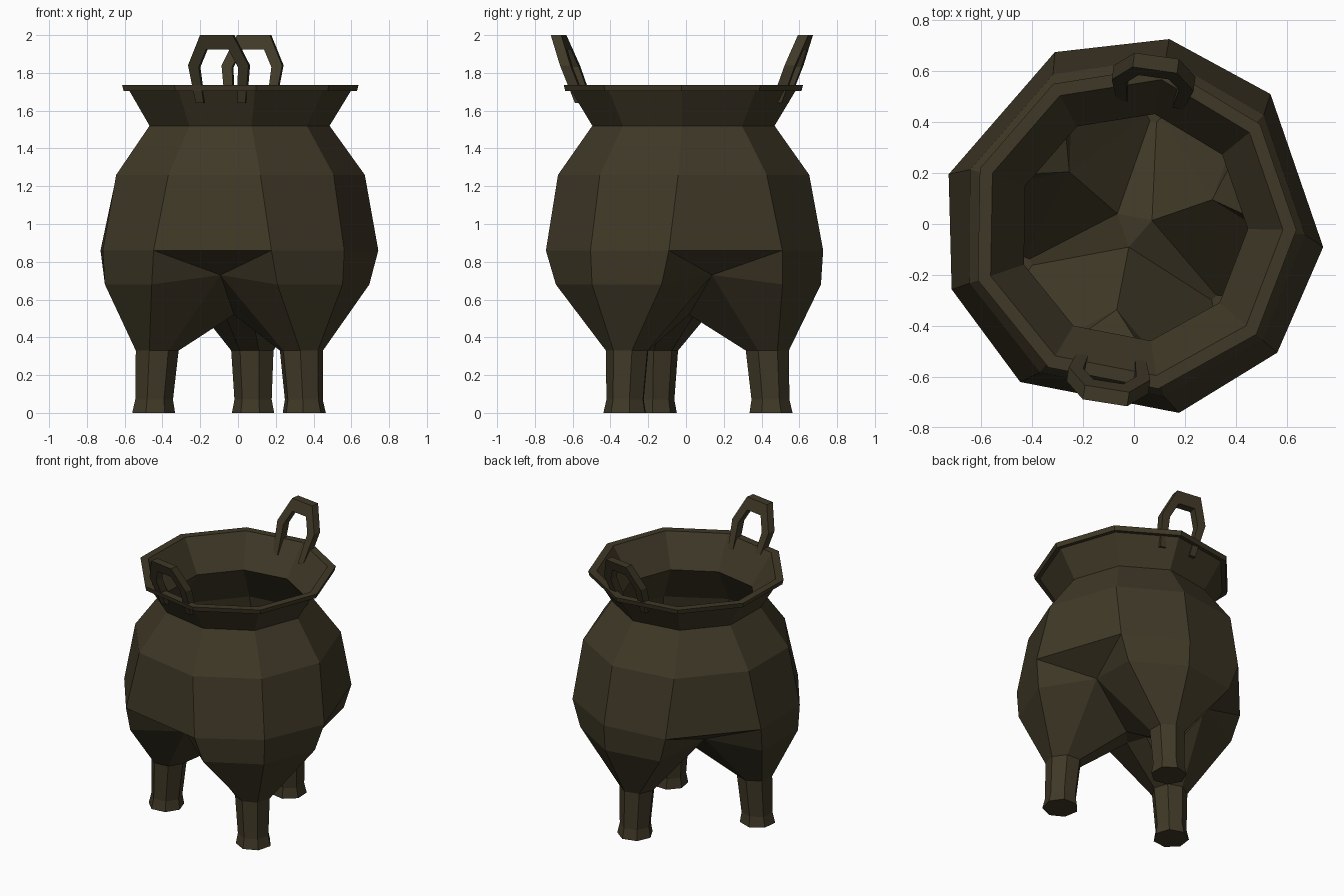
import bpy, bmesh, math
from mathutils import Vector

if "Cube" in bpy.data.objects:
    bpy.data.objects.remove(bpy.data.objects["Cube"])

CX, CY = -0.005, -0.012      # axis of the vessel
BASE = 79.0                  # direction of the first leg
LEGS = [BASE + 120 * k for k in range(3)]

bronze = bpy.data.materials.new("dark bronze")
bronze.diffuse_color = (0.05, 0.04, 0.02, 1)
bronze.use_nodes = True
bronze.node_tree.nodes["Principled BSDF"].inputs["Base Color"].default_value = bronze.diffuse_color


def polar(r, deg, z):
    a = math.radians(deg)
    return Vector((CX + r * math.cos(a), CY + r * math.sin(a), z))


def finish(name, bm):
    bmesh.ops.recalc_face_normals(bm, faces=bm.faces)
    me = bpy.data.meshes.new(name)
    bm.to_mesh(me)
    bm.free()
    me.materials.append(bronze)
    ob = bpy.data.objects.new(name, me)
    bpy.context.collection.objects.link(ob)
    return ob


def bridge(bm, a, b):
    n = len(a)
    for i in range(n):
        j = (i + 1) % n
        bm.faces.new((a[i], a[j], b[j], b[i]))


def add_ring(bm, points):
    return [bm.verts.new(p) for p in points]


def nine(r, z, half=40):
    """Nine-sided ring: three lobes of three corners each."""
    return [polar(r, a + d, z) for a in LEGS for d in (-half, 0, half)]


def seven(a, r_centre, r, z):
    """Seven-sided leg section."""
    c = polar(r_centre, a, z)
    return [c + Vector((r * math.cos(t), r * math.sin(t), 0))
            for t in (math.radians(a + (i - 1) * 360 / 7) for i in range(7))]


def shell(bm, profile, low_r, low_z, gap_rz, crotch_rz, foot_rz):
    """Flared neck and belly, then three lobes closing into the legs."""
    rings = [add_ring(bm, nine(*p)) for p in profile]
    for a, b in zip(rings, rings[1:]):
        bridge(bm, a, b)
    belly = rings[-1]
    gap = add_ring(bm, [polar(gap_rz[0], a + 60, gap_rz[1]) for a in LEGS])
    crotch = add_ring(bm, [polar(crotch_rz[0], a + 60, crotch_rz[1]) for a in LEGS])
    for k, a in enumerate(LEGS):
        A, B, C = belly[3 * k:3 * k + 3]
        low = add_ring(bm, [polar(low_r, a - 31.5, low_z),
                            polar(low_r + 0.03, a, low_z),
                            polar(low_r, a + 31.5, low_z)])
        bm.faces.new((A, B, low[1], low[0]))
        bm.faces.new((B, C, low[2], low[1]))
        bm.faces.new((A, low[0], gap[k - 1]))
        bm.faces.new((C, gap[k], low[2]))
        bm.faces.new((C, belly[(3 * k + 3) % 9], gap[k]))
        lobe = low + [gap[k], crotch[k], crotch[k - 1], gap[k - 1]]
        foot = add_ring(bm, seven(a, *foot_rz))
        bridge(bm, lobe, foot)
        bm.faces.new(foot)
    bm.faces.new(crotch)
    return rings[0]


# Body: outer shell and hollow inside, joined along the mouth
bm = bmesh.new()
outer = shell(bm, ((0.62, 1.733), (0.49, 1.52), (0.677, 1.26, 38.5), (0.752, 0.86, 35)),
              0.71, 0.68, (0.46, 0.73), (0.085, 0.52), (0.45, 0.117, 0.33))
inner = shell(bm, ((0.59, 1.733), (0.452, 1.52), (0.64, 1.245, 38.5), (0.712, 0.885, 35)),
              0.67, 0.70, (0.33, 0.76), (0.08, 0.57), (0.45, 0.03, 0.39))
bridge(bm, outer, inner)
finish("body", bm)

# Rim lip
bm = bmesh.new()
lip = [add_ring(bm, nine(r, z)) for r, z in
       ((0.59, 1.708), (0.635, 1.703), (0.643, 1.735), (0.59, 1.735))]
for i in range(4):
    bridge(bm, lip[i], lip[(i + 1) % 4])
finish("rim", bm)

# Legs with flared feet
for k, a in enumerate(LEGS):
    bm = bmesh.new()
    secs = [add_ring(bm, seven(a, *s)) for s in
            ((0.45, 0.117, 0.33), (0.467, 0.103, 0.07), (0.47, 0.117, 0.0))]
    for s, t in zip(secs, secs[1:]):
        bridge(bm, s, t)
    bm.faces.new(secs[-1])
    finish("leg_%d" % (k + 1), bm)


# Outward-leaning loop handles: outer and inner outline (sideways, height)
OUTER = ((-0.133, 1.64), (-0.162, 1.84), (-0.088, 2.0))
INNER = ((-0.09, 1.64), (-0.105, 1.83), (-0.06, 1.925))


def handle(name, deg, reach):
    a = math.radians(deg)
    out = Vector((math.cos(a), math.sin(a), 0))
    side = Vector((-math.sin(a), math.cos(a), 0))
    mirror = lambda pts: list(pts) + [(-t, z) for t, z in reversed(pts)]
    bm = bmesh.new()
    secs = []
    for o, i in zip(mirror(OUTER), mirror(INNER)):
        sec = []
        for (t, z), d in ((o, -0.028), (o, 0.028), (i, 0.028), (i, -0.028)):
            lean = reach + 0.38 * (z - 1.735)
            sec.append(Vector((CX, CY, z)) + out * (lean + d) + side * t)
        secs.append(add_ring(bm, sec))
    for s, t in zip(secs, secs[1:]):
        bridge(bm, s, t)
    bm.faces.new(secs[0])
    bm.faces.new(secs[-1])
    finish(name, bm)


handle("front_handle", -99, 0.57)
handle("back_handle", 82, 0.55)
